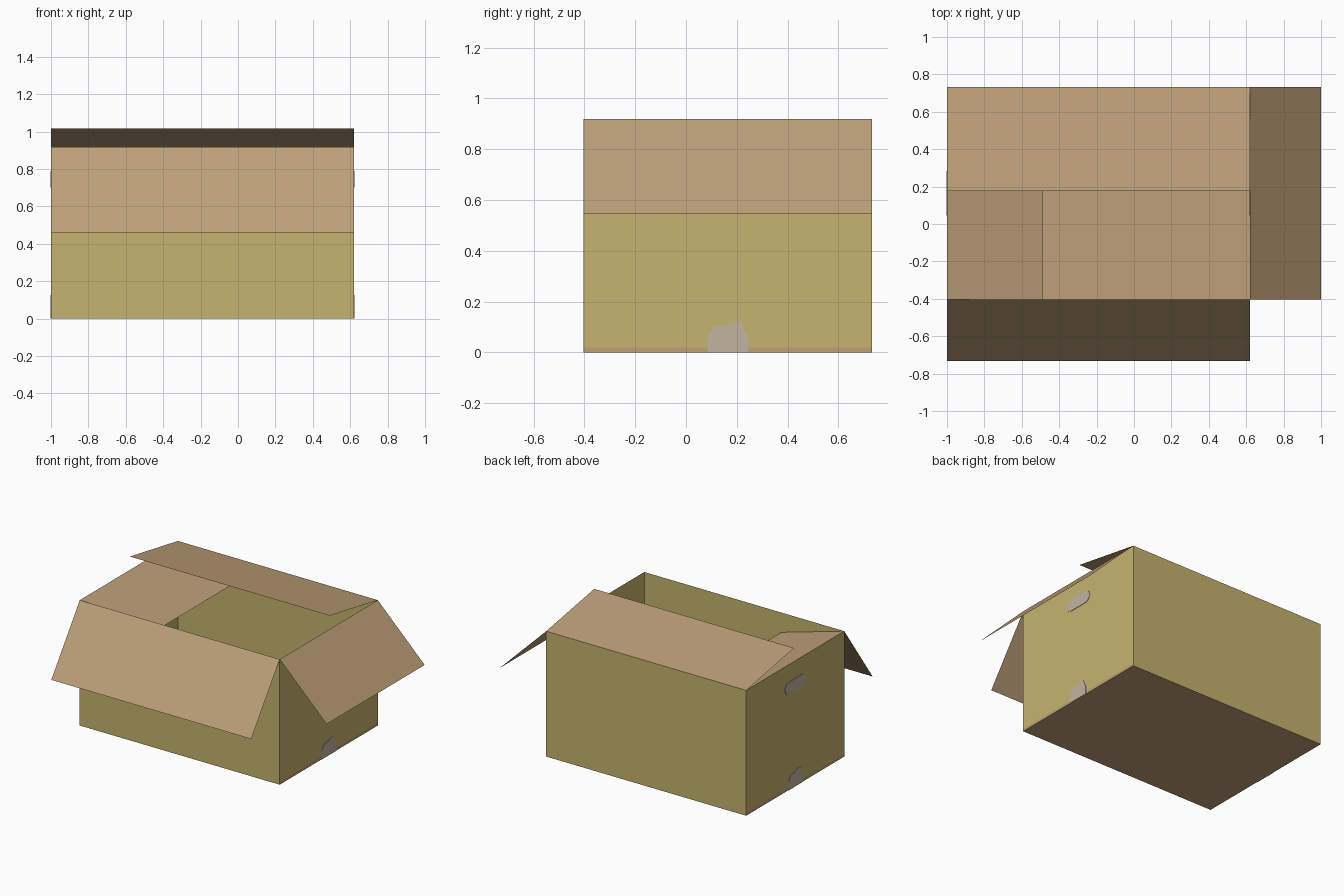
import bpy, bmesh, math

if "Cube" in bpy.data.objects:
    bpy.data.objects.remove(bpy.data.objects["Cube"])

X0, X1, Y0, Y1, H = -1.0, 0.62, -0.403, 0.732, 0.918
MID = (Y0 + Y1) / 2          # centre line of the end walls
STRIP = 0.02                 # height of bare card at the foot of the end walls


def material(name, rgb):
    m = bpy.data.materials.new(name)
    m.diffuse_color = (*rgb, 1)
    m.use_nodes = True
    m.node_tree.nodes["Principled BSDF"].inputs["Base Color"].default_value = m.diffuse_color
    return m


OLIVE = material("olive card", (0.56, 0.455, 0.156))
TAN = material("tan card", (0.51, 0.35, 0.19))
GREY = material("grey paper", (0.54, 0.455, 0.35))


def sheet(name, points, mat, offset=None):
    """Thin card sheet; with an offset it becomes a thin closed plate."""
    bm = bmesh.new()
    face = bm.faces.new([bm.verts.new(p) for p in points])
    if offset:
        out = bmesh.ops.extrude_face_region(bm, geom=[face], use_keep_orig=True)
        verts = [g for g in out["geom"] if isinstance(g, bmesh.types.BMVert)]
        bmesh.ops.translate(bm, vec=offset, verts=verts)
        bmesh.ops.recalc_face_normals(bm, faces=bm.faces)
    me = bpy.data.meshes.new(name)
    bm.to_mesh(me)
    bm.free()
    me.materials.append(mat)
    ob = bpy.data.objects.new(name, me)
    bpy.context.collection.objects.link(ob)
    return ob


def strip(name, a, b, drop, mat):
    """Parallelogram from edge a-b, swept along the vector drop."""
    c, d = ([p + q for p, q in zip(e, drop)] for e in (b, a))
    return sheet(name, [a, b, c, d], mat)


# Floor and the two long walls
strip("floor", (X0, Y0, 0), (X1, Y0, 0), (0, Y1 - Y0, 0), TAN)
strip("front_wall", (X0, Y0, 0), (X1, Y0, 0), (0, 0, H), OLIVE)
strip("back_wall", (X1, Y1, 0), (X0, Y1, 0), (0, 0, H), OLIVE)

# Hand slot outline (stadium) and torn tape end outline, relative to the centre line
slot = []
for cy, start in ((0.075, -90), (-0.075, 90)):
    for i in range(7):
        t = math.radians(start + 30 * i)
        slot.append((cy + 0.045 * math.cos(t), 0.745 + 0.045 * math.sin(t)))
tape = [(-0.08, 0), (0.08, 0), (0.08, 0.06), (0.065, 0.085), (0.055, 0.118),
        (0.04, 0.125), (0.0, 0.108), (-0.055, 0.102), (-0.068, 0.085), (-0.08, 0.06)]

# End walls with a bare foot strip, hand slot and tape end
for side, x, s in (("left", X0, -1), ("right", X1, 1)):
    a, b = ((x, Y0), (x, Y1)) if s > 0 else ((x, Y1), (x, Y0))
    strip(side + "_wall", (*a, STRIP), (*b, STRIP), (0, 0, H - STRIP), OLIVE)
    strip(side + "_wall_foot", (*a, 0), (*b, 0), (0, 0, STRIP), TAN)
    for part, outline in (("hand_slot", slot), ("tape_end", tape)):
        pts = [(x - 0.003, MID + s * y, z) for y, z in outline]
        sheet(f"{side}_{part}", pts, GREY, (0.006, 0, 0))

# Four open flaps hinged on the rim
strip("front_flap", (X1, Y0, H), (X0, Y0, H), (0, -0.329, -0.458), TAN)
strip("back_flap", (X1, Y1, H), (X0, Y1, H), (0, -0.555, 0.098), TAN)
strip("left_flap", (X0, Y1, H), (X0, Y0, H), (0.51, 0, -0.145), TAN)
strip("right_flap", (X1, Y1, H), (X1, Y0, H), (0.38, 0, -0.373), TAN)
